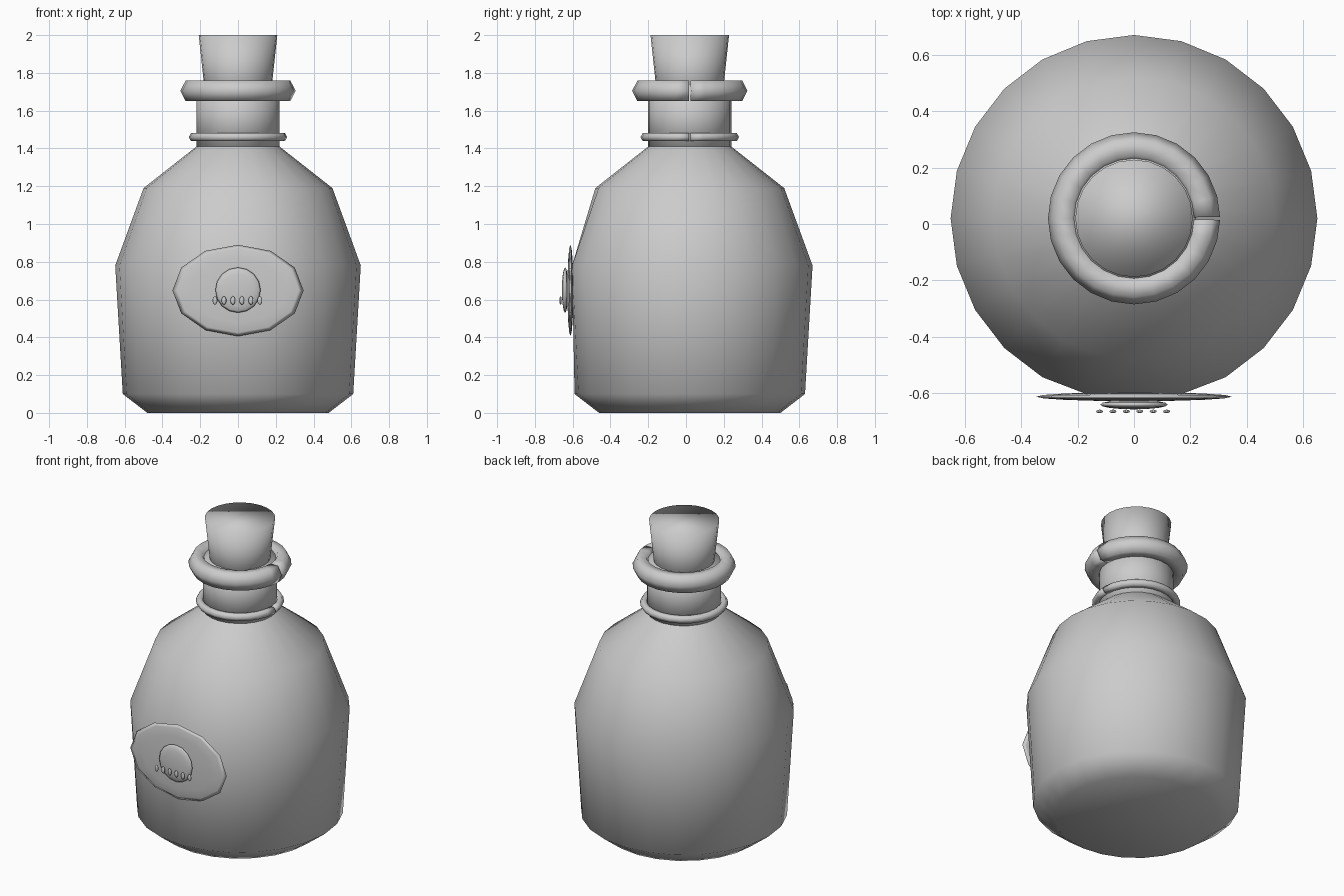
import bpy
import bmesh
from math import cos, sin, pi, radians
from mathutils import Matrix, Vector

SIDES = 24
AXIS_Y = 0.02      # bottle axis
FRONT_Y = -0.603   # flattened front of the body

cube = bpy.data.objects.get("Cube")
if cube:
    bpy.data.objects.remove(cube, do_unlink=True)

grey = bpy.data.materials.new("plain_grey")
grey.use_nodes = True
colour = (0.6, 0.6, 0.6, 1)
grey.diffuse_color = colour
grey.node_tree.nodes["Principled BSDF"].inputs["Base Color"].default_value = colour


def finish(name, bm):
    """Turn a bmesh into a smooth shaded object."""
    bmesh.ops.recalc_face_normals(bm, faces=bm.faces)
    for face in bm.faces:
        face.smooth = True
    mesh = bpy.data.meshes.new(name)
    bm.to_mesh(mesh)
    bm.free()
    mesh.materials.append(grey)
    obj = bpy.data.objects.new(name, mesh)
    bpy.context.collection.objects.link(obj)
    return obj


def skin(bm, loops):
    """Bridge equal closed loops of vertices and cap both ends."""
    count = len(loops[0])
    for a, b in zip(loops, loops[1:]):
        for i in range(count):
            j = (i + 1) % count
            bm.faces.new((a[i], a[j], b[j], b[i]))
    bm.faces.new(loops[0])
    bm.faces.new(loops[-1])


def lathe(name, profile, front=None):
    """Spin (radius, height) points around the bottle axis."""
    bm = bmesh.new()
    loops = []
    for r, z in profile:
        loop = []
        for i in range(SIDES):
            a = 2 * pi * i / SIDES
            y = AXIS_Y + r * sin(a)
            if front is not None:
                y = max(y, front)
            loop.append(bm.verts.new((r * cos(a), y, z)))
        loops.append(loop)
    skin(bm, loops)
    return finish(name, bm)


def split_ring(name, radius, z, tube, tall):
    """Six-sided tube bent round the neck, with a fine gap on the +x side."""
    bm = bmesh.new()
    gap = radians(1)
    loops = []
    for i in range(SIDES + 1):
        a = min(max(2 * pi * i / SIDES, gap), 2 * pi - gap)
        loop = []
        for k in range(6):
            t = 2 * pi * k / 6
            r = radius + tube * cos(t)
            height = z + tall * sin(t) / sin(pi / 3)
            loop.append(bm.verts.new((r * cos(a), AXIS_Y + r * sin(a), height)))
        loops.append(loop)
    skin(bm, loops)
    return finish(name, bm)


def lens(name, centre, size, segments, rings):
    """Flattened ball with its poles facing front and back."""
    bm = bmesh.new()
    bmesh.ops.create_uvsphere(bm, u_segments=segments, v_segments=rings, radius=1)
    place = (Matrix.Translation(Vector(centre)) @ Matrix.Diagonal((*size, 1))
             @ Matrix.Rotation(pi / 2, 4, "X"))
    bmesh.ops.transform(bm, matrix=place, verts=bm.verts)
    return finish(name, bm)


# Bottle
lathe("bottle_body", [(0.48, 0), (0.61, 0.10), (0.65, 0.78), (0.50, 1.19),
                      (0.22, 1.41), (0.19, 1.43)], FRONT_Y)
lathe("bottle_neck", [(0.22, 1.38), (0.22, 1.74)])
split_ring("neck_ring", 0.237, 1.46, 0.024, 0.021)
split_ring("mouth_ring", 0.25, 1.705, 0.055, 0.054)
lathe("cork", [(0.165, 1.60), (0.208, 2.0)])

# Badge on the front
lens("badge_plate", (0, -0.612, 0.648), (0.347, 0.016, 0.242), 12, 8)
lens("badge_medallion", (0, -0.640, 0.65), (0.12, 0.017, 0.12), 16, 8)
for i in range(6):
    lens(f"badge_bead_{i + 1}", (-0.122 + 0.0475 * i, -0.664, 0.595),
         (0.013, 0.006, 0.023), 10, 6)
